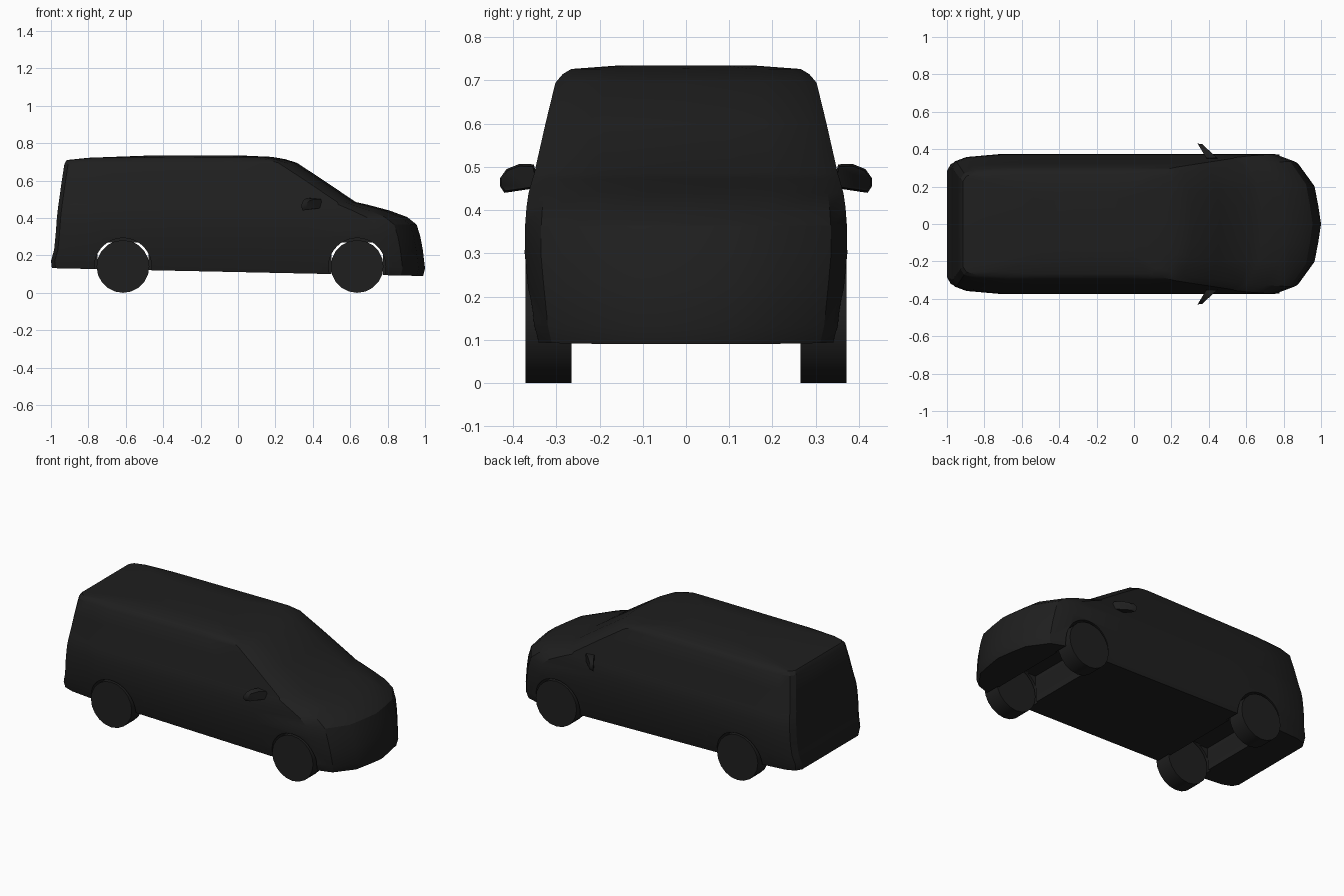
import bpy, bmesh, math
from mathutils import Matrix

if "Cube" in bpy.data.objects:
    bpy.data.objects.remove(bpy.data.objects["Cube"])

black = bpy.data.materials.new("matte black")
black.use_nodes = True
colour = (0.0135, 0.0135, 0.0135, 1)
black.diffuse_color = colour
bsdf = next(n for n in black.node_tree.nodes if n.type == 'BSDF_PRINCIPLED')
bsdf.inputs["Base Color"].default_value = colour
bsdf.inputs["Roughness"].default_value = 0.7


def finish(name, bm):
    bmesh.ops.recalc_face_normals(bm, faces=bm.faces)
    mesh = bpy.data.meshes.new(name)
    bm.to_mesh(mesh)
    bm.free()
    mesh.materials.append(black)
    obj = bpy.data.objects.new(name, mesh)
    bpy.context.collection.objects.link(obj)
    return obj


def activate(obj):
    bpy.ops.object.select_all(action='DESELECT')
    obj.select_set(True)
    bpy.context.view_layer.objects.active = obj


def smooth(obj, degrees=30):
    activate(obj)
    bpy.ops.object.shade_smooth_by_angle(angle=math.radians(degrees))


def cylinder(name, x, z, radius, y0, y1, sides):
    bm = bmesh.new()
    place = Matrix.Translation((x, (y0 + y1) / 2, z)) @ Matrix.Rotation(math.pi / 2, 4, 'X')
    bmesh.ops.create_cone(bm, cap_ends=True, segments=sides, radius1=radius,
                          radius2=radius, depth=abs(y1 - y0), matrix=place)
    return finish(name, bm)


def box(name, centre, size):
    bm = bmesh.new()
    bmesh.ops.create_cube(bm, size=1, matrix=Matrix.Translation(centre)
                          @ Matrix.Diagonal((*size, 1)))
    return finish(name, bm)


def cut(target, cutter):
    cutter.hide_render = True
    activate(target)
    mod = target.modifiers.new("cut", 'BOOLEAN')
    mod.operation = 'DIFFERENCE'
    mod.solver = 'EXACT'
    mod.object = cutter
    bpy.ops.object.modifier_apply(modifier=mod.name)
    bpy.data.objects.remove(cutter)


# Plan outline shared by every level: setback from the nose or tail, width share
nose = [(0, 0), (0.015, 0.28), (0.035, 0.57), (0.12, 0.9), (0.22, 1)]
tail = [(0.25, 1), (0.08, 0.96), (0.02, 0.9), (0, 0.8), (0, 0)]


def level(zf, zb, xf, xb, w, k):
    half = [(xf - d * k, s * w) for d, s in nose]
    a, b = half[-1][0], xb + tail[0][0]
    half += [(a + (b - a) * t / 4, w) for t in (1, 2, 3)]
    half += [(xb + d, s * w) for d, s in tail]
    ring = half + [(x, -y) for x, y in half[-2:0:-1]]
    return [(x, y, zb + (zf - zb) * (x - xb) / (xf - xb)) for x, y in ring]


# Levels: front z, rear z, nose x, tail x, half width, nose roundness
levels = [
    (0.09, 0.132, 0.99, -0.995, 0.345, 1),
    (0.13, 0.17, 1.0, -1.0, 0.355, 1),
    (0.23, 0.23, 0.988, -0.983, 0.366, 1),
    (0.30, 0.30, 0.975, -0.976, 0.373, 1),
    (0.365, 0.365, 0.955, -0.971, 0.372, 1),
    (0.405, 0.405, 0.905, -0.968, 0.369, 1),
    (0.44, 0.44, 0.81, -0.964, 0.364, 0.9),
    (0.472, 0.472, 0.69, -0.96, 0.355, 0.7),
    (0.485, 0.485, 0.63, -0.958, 0.351, 0.45),
    (0.60, 0.60, 0.46, -0.942, 0.325, 0.45),
    (0.695, 0.69, 0.315, -0.928, 0.302, 0.45),
    (0.715, 0.71, 0.25, -0.915, 0.285, 0.45),
    (0.727, 0.722, 0.18, -0.8, 0.265, 0.45),
    (0.735, 0.735, 0.0, -0.45, 0.15, 0.4),
]
bm = bmesh.new()
rings = [[bm.verts.new(p) for p in level(*row)] for row in levels]
for low, high in zip(rings, rings[1:]):
    n = len(low)
    for i in range(n):
        j = (i + 1) % n
        bm.faces.new((low[i], low[j], high[j], high[i]))
bm.faces.new(rings[0][::-1])
bm.faces.new(rings[-1])
body = finish("van_body", bm)

# Round wheel arches joined by a square channel across the underside
axles = {"rear": -0.615, "front": 0.637}
for axle_x in axles.values():
    for s in (1, -1):
        cut(body, cylinder("arch_cutter", axle_x, 0.14, 0.153, s * 0.25, s * 0.5, 40))
    cut(body, box("channel_cutter", (axle_x, 0, 0.135), (0.274, 0.52, 0.27)))
smooth(body, 28)

# Wheels
for axle, axle_x in axles.items():
    for side, s in (("left", 1), ("right", -1)):
        wheel = cylinder(f"{axle}_wheel_{side}", axle_x, 0.141, 0.141, s * 0.265, s * 0.371, 20)
        smooth(wheel)

# Door mirrors: a rounded outline swept back towards the tip
outline = [(0.34, 0.46), (0.352, 0.506), (0.385, 0.507), (0.415, 0.495), (0.43, 0.474),
           (0.43, 0.455), (0.42, 0.44), (0.36, 0.449)]
for side, s in (("left", 1), ("right", -1)):
    bm = bmesh.new()
    back = [bm.verts.new((0.34 + (0.43 - y) * 0.6, s * y, z)) for y, z in outline]
    front = [bm.verts.new((0.365 + (0.43 - y), s * (0.385 + (y - 0.385) * 0.92),
                           0.472 + (z - 0.472) * 0.85)) for y, z in outline]
    bm.faces.new(back)
    bm.faces.new(front)
    for i in range(len(back)):
        j = (i + 1) % len(back)
        bm.faces.new((back[i], back[j], front[j], front[i]))
    smooth(finish(f"door_mirror_{side}", bm), 40)
